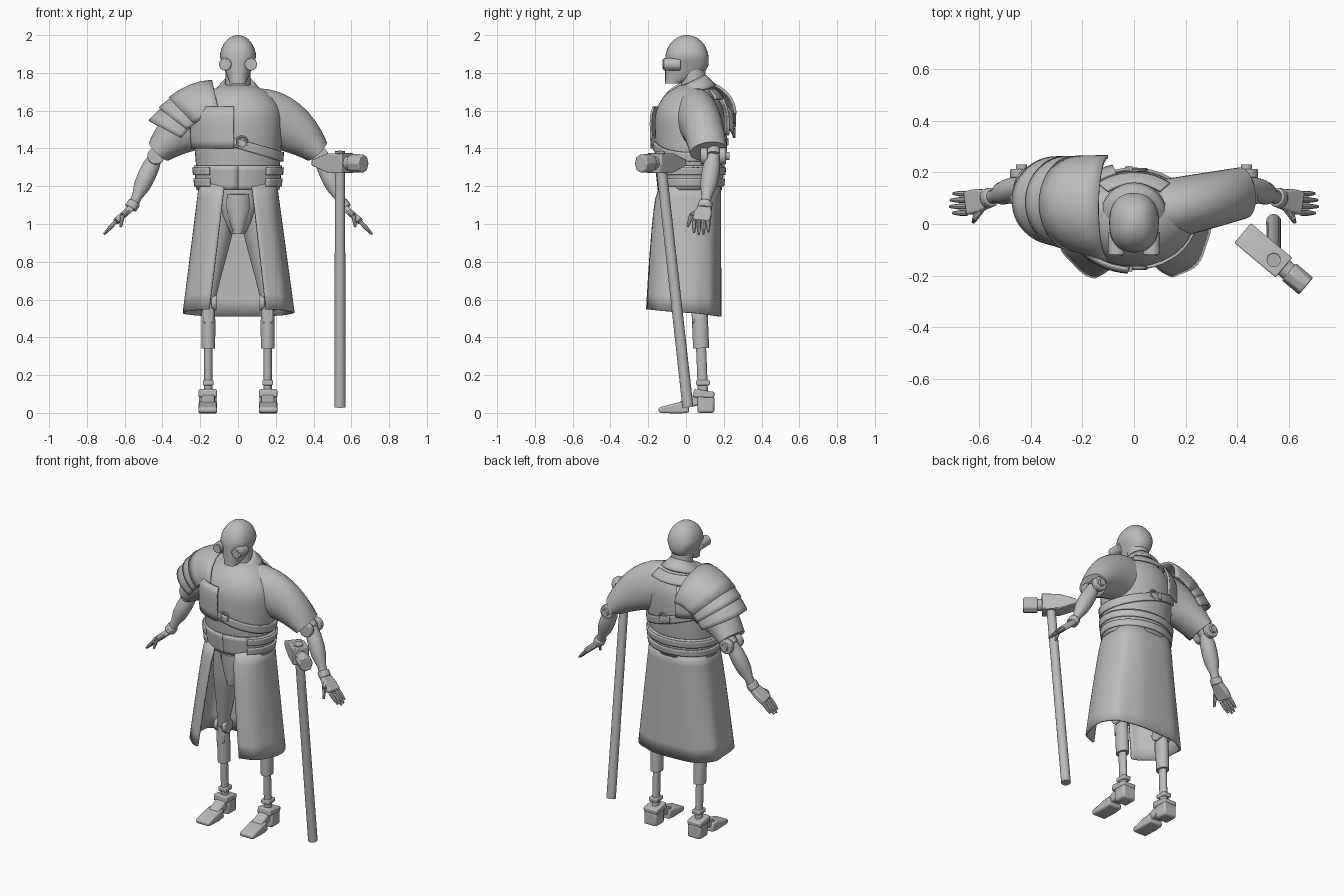
import bpy, bmesh
from math import sin, cos, acos, sqrt, copysign, radians, pi
from mathutils import Vector, Matrix

cube = bpy.data.objects.get("Cube")
if cube:
    bpy.data.objects.remove(cube)

grey = bpy.data.materials.new("plain grey")
grey.use_nodes = True
tone = (.5, .5, .5, 1)
grey.diffuse_color = tone
grey.node_tree.nodes["Principled BSDF"].inputs["Base Color"].default_value = tone

X, Y, Z = [axis.copy() for axis in Matrix.Identity(3)]


def skin(name, rows, closed=True, cap=True, thick=0, bevel=0, pair=False, sharp=35):
    """Skin rows of points into one surface, mirrored across x when it is a pair."""
    bm = bmesh.new()
    loops = [[bm.verts.new(p) for p in row] for row in rows]
    count = len(rows[0])
    for a, b in zip(loops, loops[1:]):
        for i in range(count if closed else count - 1):
            j = (i + 1) % count
            bm.faces.new((a[i], a[j], b[j], b[i]))
    if closed and cap:
        bm.faces.new(loops[0])
        bm.faces.new(loops[-1])
    bmesh.ops.recalc_face_normals(bm, faces=bm.faces)
    mesh = bpy.data.meshes.new(name)
    bm.to_mesh(mesh)
    bm.free()
    mesh.materials.append(grey)
    part = bpy.data.objects.new(name, mesh)
    bpy.context.collection.objects.link(part)
    if thick:
        solid = part.modifiers.new("thickness", "SOLIDIFY")
        solid.thickness, solid.offset = thick, 0
    if bevel:
        edge = part.modifiers.new("rounded edges", "BEVEL")
        edge.width, edge.segments, edge.limit_method = bevel, 2, "ANGLE"
    if pair:
        part.modifiers.new("other side", "MIRROR")
    for other in bpy.context.selected_objects:
        other.select_set(False)
    part.select_set(True)
    bpy.context.view_layer.objects.active = part
    bpy.ops.object.shade_smooth_by_angle(angle=radians(sharp))


def steps(count, start=0, end=1):
    return [start + (end - start) * i / count for i in range(count + 1)]


def circle(count):
    return steps(count, 0, 2 * pi)[:-1]


def power(value, e):
    return copysign(abs(value) ** e, value)


def sweep(name, path, sizes, ref, sides=20, square=False, **options):
    """Sweep an ellipse or a rectangle; sizes are the radius along ref and across it."""
    rows = []
    grow = sqrt(2) if square else 1
    angles = [t + pi / 4 for t in circle(4 if square else sides)]
    for i, (centre, (r, w)) in enumerate(zip(path, sizes)):
        along = (path[min(i + 1, len(path) - 1)] - path[max(i - 1, 0)]).normalized()
        u = (ref - along * ref.dot(along)).normalized()
        v = along.cross(u)
        rows.append([centre + (u * r * cos(t) + v * w * sin(t)) * grow for t in angles])
    skin(name, rows, **options)


def limb(name, start, end, *radii, ref=Y, wide=None, **options):
    """Straight limb with evenly spaced radii."""
    radii = radii if len(radii) > 1 else radii * 2
    path = [start.lerp(end, u) for u in steps(len(radii) - 1)]
    sweep(name, path, [(r, wide or r) for r in radii], ref, **options)


def disc(name, centre, axis, half, radius, **options):
    limb(name, centre - axis * half, centre + axis * half, radius, **options)


# Tunic body, with domed shoulders
def tunic(z, t, gap=0):
    dome = sqrt(1 - max(0, (z - 1.55) / .2) ** 2)
    swell = .025 * sin(pi * (z - 1.2) / .7)
    return Vector((((.21 + swell) * dome + gap) * cos(t),
                   .04 - .02 * dome + ((.16 + swell) * dome + gap) * sin(t), z))


skin("tunic_body", [[tunic(z, t) for t in circle(40)] for z in steps(16, 1.18, 1.735)])


def wrap(name, start, end, low, high, gap, slope=0):
    """Strip that follows the tunic between two angles and two heights."""
    angles = [radians(a) for a in steps(40, start, end)]
    skin(name, [[tunic(z + slope * cos(t), t, gap) for t in angles] for z in steps(5, low, high)],
         closed=False, thick=.012)


wrap("waist_sash", -90, 270, 1.18, 1.31, .006)
wrap("lower_belt", -50, 230, 1.2, 1.24, .016)
wrap("upper_belt", -50, 230, 1.26, 1.3, .016)
wrap("chest_strap", -90, 270, 1.4, 1.45, .01, -.07)
wrap("chest_plate", -165, -95, 1.4, 1.62, .022)
wrap("back_plate", 108, 165, 1.47, 1.66, .03)
wrap("nape_flap", 50, 130, 1.66, 1.71, .02)

# Collar, low at the front
skin("collar", [[((.1 + o) * cos(t), .03 + (.1 + o) * sin(t), 1.72 - o + .035 * sin(t))
                 for t in circle(32)] for o in (.025, .01, -.01, -.03)], cap=False, thick=.015)

# Strap rings and toggles, front and back
for side, y in ("front", -.17), ("back", .21):
    centre = Vector((.02, y, 1.435))
    skin(side + "_strap_ring", [[centre + (X * cos(u) + Z * sin(u)) * (.027 + .007 * cos(v))
                                 + Y * .007 * sin(v) for v in circle(8)]
                                for u in steps(16, 0, 2 * pi)], cap=False)
    disc(side + "_strap_toggle", centre - X * .04, Z, .02, .014, square=True, bevel=.004)

# Head: flat face, narrow jaw, round crown
rows = []
for u in [sin(pi / 2 * k) for k in steps(16, 0, .98)]:
    dome = sqrt(1 - max(0, 2 * u - 1) ** 2)
    back = .12 - .15 * max(0, 1 - 2.5 * u) ** 2
    width = .097 * min(1, .45 + u)
    rows.append([(width * dome * power(cos(t), .85),
                  (back - .11 + (back + .11) * dome * power(sin(t), .85)) / 2,
                  1.745 + .255 * u) for t in circle(32)])
skin("head", rows)
limb("neck", Vector((0, .045, 1.67)), Vector((0, .035, 1.84)), .075, .066, .066, ref=X)
lens = Vector((.068, -.12, 1.845))
limb("goggles", lens, lens + Y * .09, .033, ref=X, pair=True, bevel=.004)
disc("goggle_lenses", lens, Y, .004, .025, ref=X, pair=True)

# Skirt, flared and open at the front
rows = []
for u in steps(8):
    width, gap, front = .2 + .09 * u, .07 + .08 * u, .15 + .09 * sqrt(u)
    edge = acos((gap / width) ** (4 / 3))
    row = []
    for t in steps(60, -edge, pi + edge):
        fold = 1 + .015 * u * cos(9 * t)
        depth = .16 if sin(t) > 0 else front
        row.append((width * power(cos(t), .75) * fold, .02 + depth * power(sin(t), .75) * fold,
                    1.22 - .69 * u - .02 * u * sin(t)))
    rows.append(row)
skin("long_skirt", rows, closed=False, thick=.012)

# Pelvis and its guard
crotch = Vector((0, .02, .95))
limb("pelvis", crotch, crotch + Z * .27, .04, .1, .13, .15, ref=X, wide=.11)
limb("pelvis_guard", crotch - Y * .08, crotch + Vector((0, -.1, .21)), .025, .05, .065, .06,
     ref=X, wide=.04, sides=12)

# Sleeves
sweep("sleeves", [Vector((.1 + .32 * u, .05 + .07 * u, 1.56 - .175 * u * u)) for u in steps(8)],
      [(.12 - .02 * u, .16 - .09 * u * u) for u in steps(8)], Y, sides=28, pair=True)

# Arms
elbow, wrist = Vector((.435, .145, 1.36)), Vector((.56, .1, 1.09))
knuckles = Vector((.645, .08, 1.015))
limb("upper_arms", elbow + Vector((-.08, 0, .1)), elbow, .04, pair=True)
limb("forearms", elbow, wrist, .034, .046, .048, .044, .027, .027, pair=True)
disc("elbow_pins", elbow + Y * .015, Y, .07, .022, ref=X, pair=True)
for name, shift in ("front", -.05), ("rear", .05):
    disc(name + "_elbow_discs", elbow + Y * shift, Y, .018, .045, ref=X, pair=True, bevel=.006)
limb("wrist_cuffs", elbow.lerp(wrist, .9), wrist.lerp(knuckles, .1), .037, .04, wide=.034,
     pair=True, bevel=.006)
limb("palms", wrist, knuckles, .033, .046, .046, wide=.018, square=True, pair=True, bevel=.008)
for k, name in enumerate(("index", "middle", "ring", "little")):
    root = knuckles + Y * .025 * (k - 1.5)
    reach = 1 - .15 * abs(k - 1.4)
    limb(name + "_fingers", root, root + Vector((.07, 0, -.075)) * reach, .011, .011, .006,
         sides=8, pair=True)
thumb = wrist.lerp(knuckles, .6) - Y * .06
limb("thumb_roots", wrist.lerp(knuckles, .3) - Y * .03, thumb, .015, .013, ref=X, sides=8, pair=True)
limb("thumb_tips", thumb, thumb + Vector((.01, -.02, -.06)), .013, .007, ref=X, sides=8, pair=True)

# Legs
hip, knee, ankle = Vector((.09, .03, 1.13)), Vector((.157, .07, .585)), Vector((.157, .09, .1))
calf = knee.lerp(ankle, .5)
limb("thighs", hip, knee, .085, .088, .07, .05, .035, ref=X, pair=True)
disc("knee_pins", knee, X, .043, .02, pair=True)
for name, shift in ("inner", -.03), ("outer", .03):
    disc(name + "_knee_discs", knee + X * shift, X, .013, .045, pair=True, bevel=.005)
disc("knee_blocks", knee - Vector((0, .01, .07)), Z, .04, .027, ref=X, square=True, pair=True, bevel=.008)
limb("calves", knee, calf, .028, .036, .038, .037, .036, ref=X, wide=.043, pair=True)
limb("shanks", calf, ankle, .022, ref=X, wide=.027, pair=True)
disc("ankle_cuffs", ankle + Z * .06, Z, .014, .028, ref=X, wide=.036, square=True, pair=True, bevel=.006)

# Boots
heel, toe = Vector((.16, .15, .045)), Vector((.16, -.145, .014))
limb("heels", heel, heel - Y * .09, .045, wide=.046, ref=Z, square=True, pair=True, bevel=.012)
limb("heel_straps", heel + Z * .05, heel + Vector((0, -.11, .06)), .016, .022, wide=.048, ref=Z,
     square=True, pair=True, bevel=.008)
limb("insteps", ankle - Z * .02, ankle - Vector((0, .12, .06)), .035, .02, wide=.035, ref=Z,
     square=True, pair=True, bevel=.01)
limb("toe_caps", toe + Vector((0, .16, .018)), toe, .03, .03, .022, .014, wide=.049, ref=Z,
     square=True, pair=True, bevel=.01)

# Layered armour arching over the right shoulder
for name, start, end in ("upper", 0, .65), ("middle", .55, .82), ("lower", .74, 1):
    rows = []
    for w in steps(4):
        v = start + (end - start) * w
        centre = Vector((-.1 - .2 * v, .06 + .03 * v, 1.585 - .13 * v * v))
        tilt = radians(12 + 50 * v)
        rise = Vector((-sin(tilt), 0, cos(tilt))) * (.175 + .015 * w)
        rows.append([centre + rise * cos(t) + Y * (.2 - .035 * v) * sin(t)
                     for t in steps(28, -pi / 2, pi / 2)])
    skin(name + "_shoulder_plate", rows, closed=False, thick=.014, sharp=30)

# Sledgehammer standing by the left hand
limb("hammer_handle", Vector((.54, .01, .03)), Vector((.54, -.14, 1.385)), .029, .027, ref=X, sides=16)
peen, face = Vector((.42, -.035, 1.325)), Vector((.665, -.24, 1.32))
limb("hammer_wedge", peen, peen.lerp(face, .65), .015, .05, .053, wide=.05, ref=Z, square=True, bevel=.005)
limb("hammer_collar", peen.lerp(face, .6), peen.lerp(face, .8), .036, ref=Z)
limb("hammer_face", peen.lerp(face, .73), face, .05, wide=.044, ref=Z, sides=8, bevel=.006, sharp=20)
